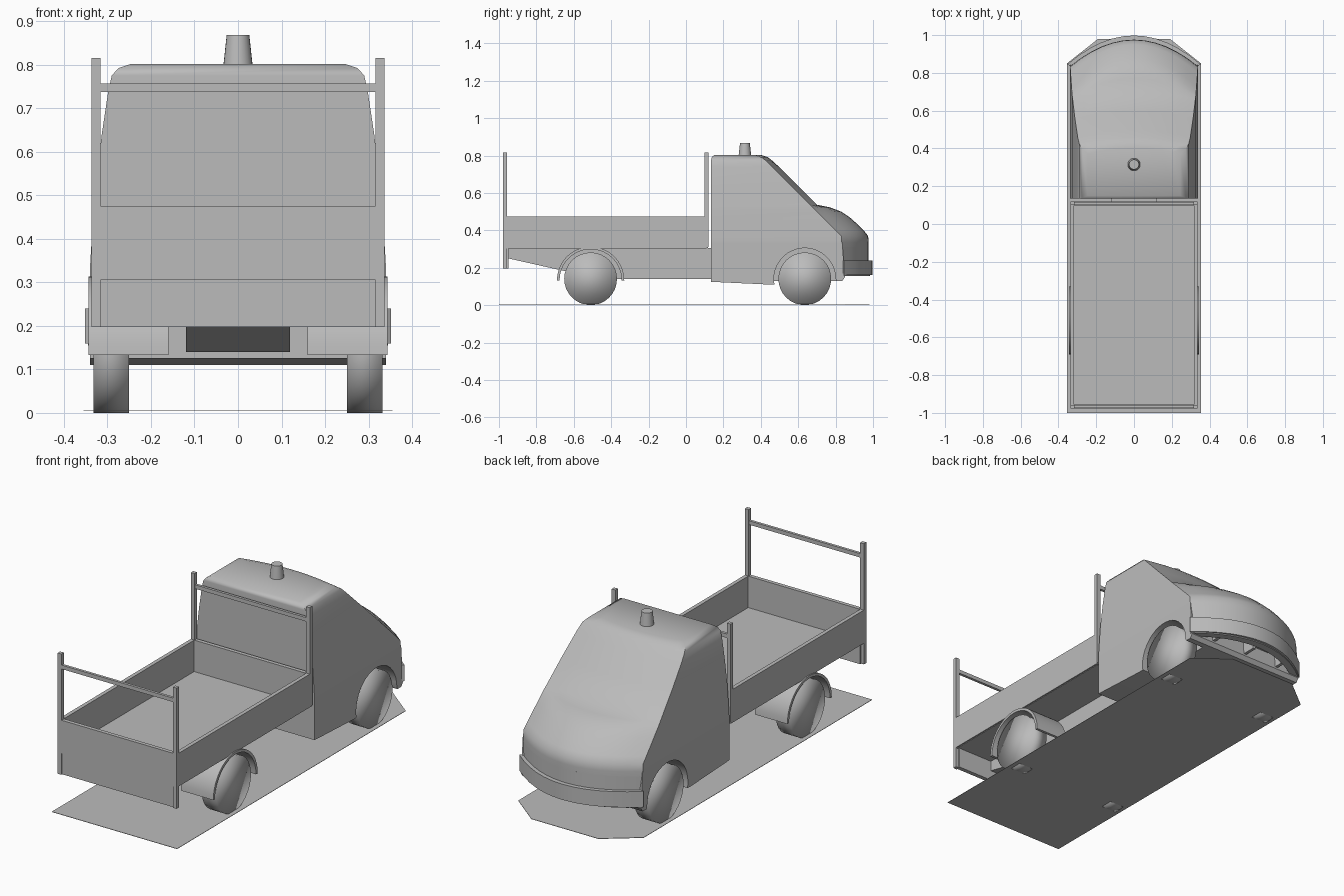
import bpy, bmesh, math

if "Cube" in bpy.data.objects:
    bpy.data.objects.remove(bpy.data.objects["Cube"])

grey = bpy.data.materials.new("plain grey")
grey.diffuse_color = (0.5, 0.5, 0.5, 1)
grey.use_nodes = True
grey.node_tree.nodes["Principled BSDF"].inputs["Base Color"].default_value = grey.diffuse_color


def make(name, rings, smooth=None):
    """Loft closed rings of 3D points, cap both ends."""
    bm = bmesh.new()
    vs = [[bm.verts.new(p) for p in r] for r in rings]
    n = len(rings[0])
    for a, b in zip(vs, vs[1:]):
        for i in range(n):
            j = (i + 1) % n
            bm.faces.new((a[i], a[j], b[j], b[i]))
    bm.faces.new(vs[0][::-1])
    bm.faces.new(vs[-1])
    bmesh.ops.recalc_face_normals(bm, faces=bm.faces[:])
    me = bpy.data.meshes.new(name)
    bm.to_mesh(me)
    bm.free()
    me.materials.append(grey)
    ob = bpy.data.objects.new(name, me)
    bpy.context.collection.objects.link(ob)
    if smooth:
        bpy.ops.object.select_all(action='DESELECT')
        ob.select_set(True)
        bpy.context.view_layer.objects.active = ob
        if smooth >= 180:
            bpy.ops.object.shade_smooth()
        else:
            bpy.ops.object.shade_smooth_by_angle(angle=math.radians(smooth))
    return ob


def prism_x(name, pts, x0, x1, smooth=None):
    return make(name, [[(x, y, z) for y, z in pts] for x in (x0, x1)], smooth)


def prism_z(name, pts, z0, z1, smooth=None):
    return make(name, [[(x, y, z) for x, y in pts] for z in (z0, z1)], smooth)


def box(name, x0, x1, y0, y1, z0, z1):
    return prism_z(name, [(x0, y0), (x1, y0), (x1, y1), (x0, y1)], z0, z1)


def arc(cy, cz, r, a0, a1, n):
    return [(cy + r * math.cos(math.radians(a0 + (a1 - a0) * i / n)),
             cz + r * math.sin(math.radians(a0 + (a1 - a0) * i / n))) for i in range(n + 1)]


def bow(w, ys, yc, n=12):
    """Curved front in plan, from +w to -w."""
    return [(w * t, yc - (yc - ys) * t * t) for t in (1 - 2 * i / n for i in range(n + 1))]


# Flat base plate
prism_z("base_plate", [(-.355, -1), (.355, -1), (.355, .85), (.19, .98), (-.19, .98), (-.355, .85)],
        .004, .006)

# Load bed: floor and drop sides
box("bed_floor", -.33, .33, -.97, .11, .303, .314)
box("bed_tail_wall", -.337, .337, -.976, -.956, .305, .475)
box("bed_head_wall", -.337, .337, .098, .118, .305, .475)
box("lower_tail_panel", -.322, .322, -.972, -.95, .197, .305)

# Chassis with sloped tail
prism_x("chassis", [(-.95, .305), (-.95, .25), (-.46, .14), (.14, .14), (.14, .305)], -.12, .12)

# Mirrored parts
for s, side in ((-1, "left"), (1, "right")):
    box("bed_side_wall_" + side, s * .317, s * .337, -.976, .118, .305, .475)
    box("rear_post_" + side, s * .316, s * .337, -.978, -.958, .197, .815)
    box("front_post_" + side, s * .316, s * .337, .1, .12, .31, .815)
    prism_x("rear_fender_" + side,
            arc(-.51, .133, .18, 0, 180, 20) + arc(-.51, .133, .166, 180, 0, 20),
            s * .16, s * .343, 30)
    for y, end in ((-.51, "rear"), (.635, "front")):
        prism_x(f"{end}_wheel_{side}", arc(y, .141, .141, 0, 348.75, 31),
                s * .25, s * .332, 180)

# Rack crossbars
for y in (-.975, .103):
    box("rack_crossbar", -.32, .32, y, y + .014, .737, .757)

# Lower cab sides with front wheel arch
arch = arc(.635, .14, .165, 190, 0, 20)
prism_x("cab_lower_body", [(.134, .335), (.134, .125), (.45, .11)] + arch +
        [(.805, .13), (.835, .13), (.85, .15), (.835, .335)], -.34, .34, 30)
box("cab_inner_floor", -.235, .235, .44, .82, .13, .32)

# Upper cab: level, half width, rear y, side front y, centre front y
levels = [(.308, .34, .134, .834, .976), (.335, .34, .134, .833, .976),
          (.37, .338, .134, .83, .974), (.40, .336, .134, .80, .95),
          (.43, .334, .134, .77, .92), (.47, .331, .134, .73, .875),
          (.50, .329, .134, .70, .83), (.523, .327, .134, .677, .77),
          (.537, .325, .134, .663, .70), (.64, .313, .134, .56, .597),
          (.74, .298, .134, .46, .497), (.775, .29, .134, .425, .458),
          (.792, .275, .138, .40, .436), (.802, .245, .15, .37, .405)]
make("cab_upper_body",
     [[(-w, yr, z), (w, yr, z)] + [(x, y, z) for x, y in bow(w, ys, yc)]
      for z, w, yr, ys, yc in levels], 48)

# Nose below the hood
prism_z("nose", [(-.34, .802), (.34, .802)] + bow(.34, .834, .976), .225, .31, 40)

# Curved bumper with rim and ties
prism_z("bumper", bow(.352, .846, .998) + bow(.335, .835, .975)[::-1], .16, .24, 40)
prism_z("bumper_lower_rim", bow(.345, .846, .985) + bow(.33, .815, .945)[::-1], .155, .17, 40)
for x in (-.2, 0, .2):
    box("bumper_tie", x - .008, x + .008, .83, .92, .16, .23)

# Roof beacon
make("roof_beacon", [[(x, y, z) for x, y in arc(0, .315, r, 0, 345, 23)]
                     for z, r in ((.795, .034), (.868, .026))], 40)
